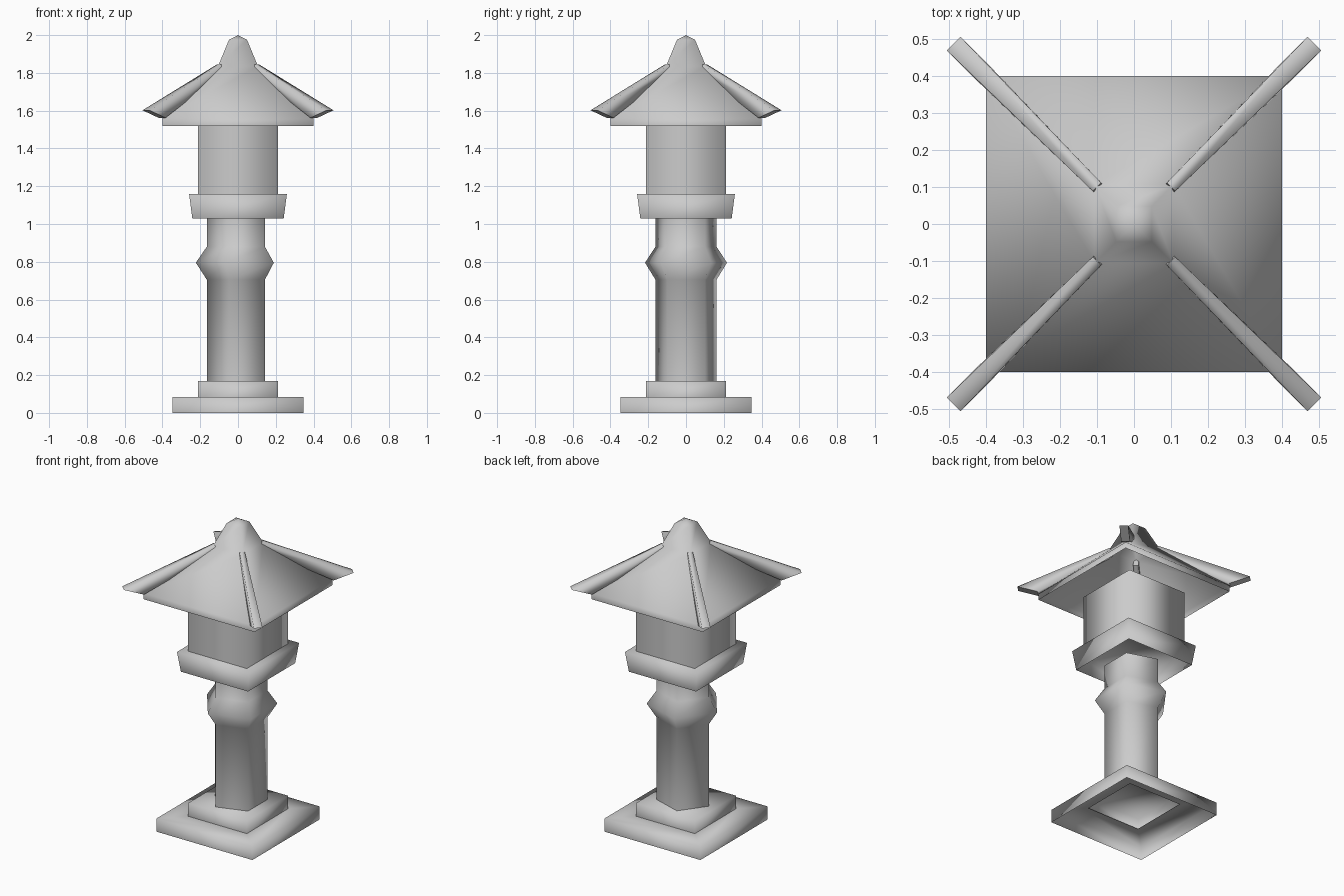
import bpy
import bmesh
from math import cos, sin, pi, sqrt

cube = bpy.data.objects.get("Cube")
if cube:
    bpy.data.objects.remove(cube, do_unlink=True)

stone = bpy.data.materials.new("grey_stone")
stone.use_nodes = True
stone.diffuse_color = (0.6, 0.6, 0.6, 1)
bsdf = next(n for n in stone.node_tree.nodes if n.type == 'BSDF_PRINCIPLED')
bsdf.inputs["Base Color"].default_value = (0.6, 0.6, 0.6, 1)
bsdf.inputs["Roughness"].default_value = 0.8


def add_object(name, bm):
    mesh = bpy.data.meshes.new(name)
    bm.to_mesh(mesh)
    bm.free()
    mesh.materials.append(stone)
    obj = bpy.data.objects.new(name, mesh)
    bpy.context.collection.objects.link(obj)


def bridge(bm, lower, upper):
    n = len(lower)
    for i in range(n):
        j = (i + 1) % n
        bm.faces.new((lower[i], lower[j], upper[j], upper[i])).smooth = True


def shell(name, profile, sides=4, turn=pi / 4, x=0.0, cap=False, tip=None):
    """Stack polygon rings (radius, z) into an open shell, optionally closed on top."""
    bm = bmesh.new()
    rings = []
    for radius, z in profile:
        angles = [turn + 2 * pi * i / sides for i in range(sides)]
        rings.append([bm.verts.new((x + radius * cos(a), radius * sin(a), z))
                      for a in angles])
    for lower, upper in zip(rings, rings[1:]):
        bridge(bm, lower, upper)
    top = rings[-1]
    if cap:
        bm.faces.new(top).smooth = True
    if tip is not None:
        apex = bm.verts.new((x, 0, tip))
        for i in range(sides):
            bm.faces.new((top[i], top[(i + 1) % sides], apex)).smooth = True
    add_object(name, bm)


def square(*profile):
    """Turn half widths into corner radii."""
    return [(half * sqrt(2), z) for half, z in profile]


# Stepped foot, hollow underneath, with a thin rim inside the upper step
shell("base", square((0.346, 0), (0.346, 0.085), (0.212, 0.085)))
shell("plinth_rim", square((0.212, 0.085), (0.19, 0.085)))
shell("plinth", square((0.212, 0.085), (0.212, 0.17)), cap=True)

# Five-sided column with a bulging band
shell("column", [(0.17, 0.17), (0.17, 0.705), (0.228, 0.795),
                 (0.17, 0.88), (0.17, 1.035)], sides=5, turn=pi, x=0.005)

# Flared collar, open below, and lamp housing
shell("collar", square((0.242, 1.03), (0.259, 1.16)), cap=True)
shell("lamp_housing", square((0.212, 1.16), (0.212, 1.525)))

# Hollow pyramid roof with a rounded peak
shell("roof", square((0.4, 1.52), (0.4, 1.56), (0.106, 1.835), (0.048, 1.975)),
      tip=2.0)

# Ridge beams running out past the four roof corners, undercut at the tips
# Stations: diagonal offset of top and bottom, top z, bottom z, half width
stations = [(0.10, 0.09, 1.845, 1.80, 0.016),
            (0.487, 0.402, 1.602, 1.562, 0.026)]
for corner, sx, sy in (("front_left", 1, -1), ("front_right", -1, -1),
                       ("back_left", 1, 1), ("back_right", -1, 1)):
    bm = bmesh.new()
    rings = []
    for top, bottom, z_top, z_bottom, half in stations:
        h = half / sqrt(2)
        rings.append([bm.verts.new((sx * (d + w), sy * (d - w), z))
                      for d, w, z in ((top, h, z_top), (top, -h, z_top),
                                      (bottom, -h, z_bottom), (bottom, h, z_bottom))])
    bridge(bm, *rings)
    for ring in rings:
        bm.faces.new(ring)
    bmesh.ops.recalc_face_normals(bm, faces=bm.faces[:])
    add_object("ridge_beam_" + corner, bm)
